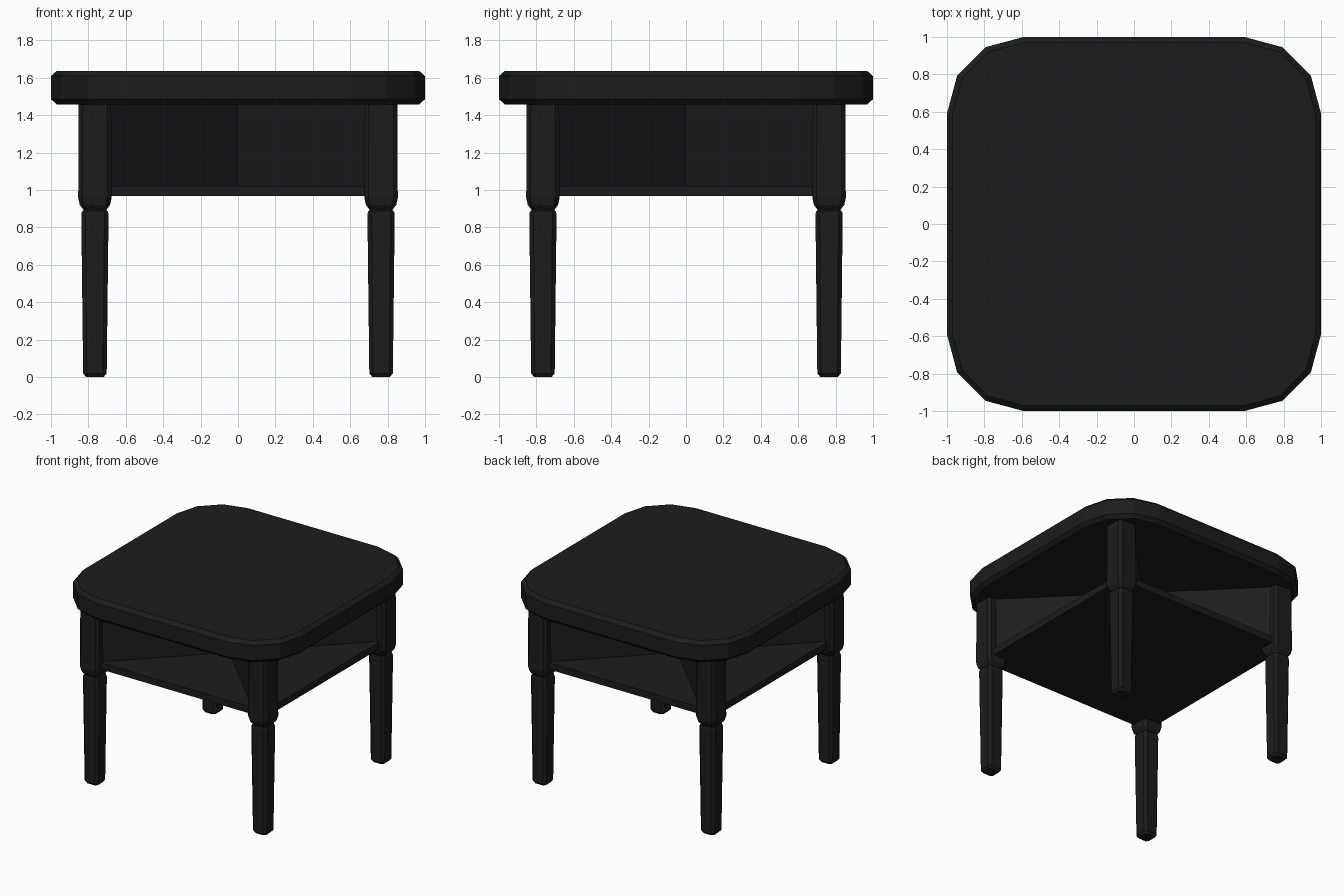
import bpy, bmesh, math

if "Cube" in bpy.data.objects:
    bpy.data.objects.remove(bpy.data.objects["Cube"])

mat = bpy.data.materials.new("near black")
mat.diffuse_color = (0.012, 0.012, 0.012, 1)
mat.use_nodes = True
mat.node_tree.nodes["Principled BSDF"].inputs["Base Color"].default_value = mat.diffuse_color


def ring(cx, cy, half, radius, steps):
    """Square outline with corners cut in the given number of steps."""
    pts, c = [], half - radius
    for q, (sx, sy) in enumerate([(1, 1), (-1, 1), (-1, -1), (1, -1)]):
        for i in range(steps + 1):
            a = math.radians(90 * q + 90 * i / steps)
            pts.append((cx + sx * c + radius * math.cos(a), cy + sy * c + radius * math.sin(a)))
    return pts


def loft(name, profile, steps, cx=0, cy=0):
    """Stack outlines of (z, half width, corner radius) into a closed solid."""
    bm = bmesh.new()
    loops = [[bm.verts.new((x, y, z)) for x, y in ring(cx, cy, h, r, steps)] for z, h, r in profile]
    n = len(loops[0])
    for a, b in zip(loops, loops[1:]):
        for i in range(n):
            j = (i + 1) % n
            bm.faces.new((a[i], a[j], b[j], b[i]))
    bm.faces.new(loops[0][::-1])
    bm.faces.new(loops[-1])
    return finish(name, bm)


def finish(name, bm):
    mesh = bpy.data.meshes.new(name)
    bm.to_mesh(mesh)
    bm.free()
    mesh.materials.append(mat)
    ob = bpy.data.objects.new(name, mesh)
    bpy.context.collection.objects.link(ob)
    return ob


def box(name, size, z, turn=0):
    bm = bmesh.new()
    bmesh.ops.create_cube(bm, size=1)
    bmesh.ops.scale(bm, vec=size, verts=bm.verts)
    ob = finish(name, bm)
    ob.location.z = z
    ob.rotation_euler.z = turn
    return ob


# Table top with rounded corners and chamfered rims
loft("table_top", [(1.458, 0.97, 0.38), (1.486, 1.0, 0.41),
                   (1.608, 1.0, 0.41), (1.636, 0.97, 0.38)], 3)

# Four turned-in legs: foot, taper, neck, shoulder and upper block
leg = [(0.0, 0.047, 0.016), (0.02, 0.063, 0.02), (0.87, 0.073, 0.022),
       (0.885, 0.069, 0.022), (0.892, 0.060, 0.02), (0.90, 0.066, 0.022),
       (0.92, 0.081, 0.022), (0.96, 0.090, 0.022), (1.0, 0.089, 0.022), (1.46, 0.087, 0.022)]
P = 0.765
for side, sx in (("left", -1), ("right", 1)):
    for end, sy in (("front", -1), ("back", 1)):
        loft(f"{end}_{side}_leg", leg, 1, sx * P, sy * P)

# Lower shelf reaching just past the leg centres
box("shelf", (1.62, 1.62, 0.055), 0.9945)

# Thick crossed diagonal dividers between shelf and top
for name, turn in (("divider_a", 45), ("divider_b", -45)):
    box(name, (2 * P * math.sqrt(2), 0.16, 0.45), 1.24, math.radians(turn))
